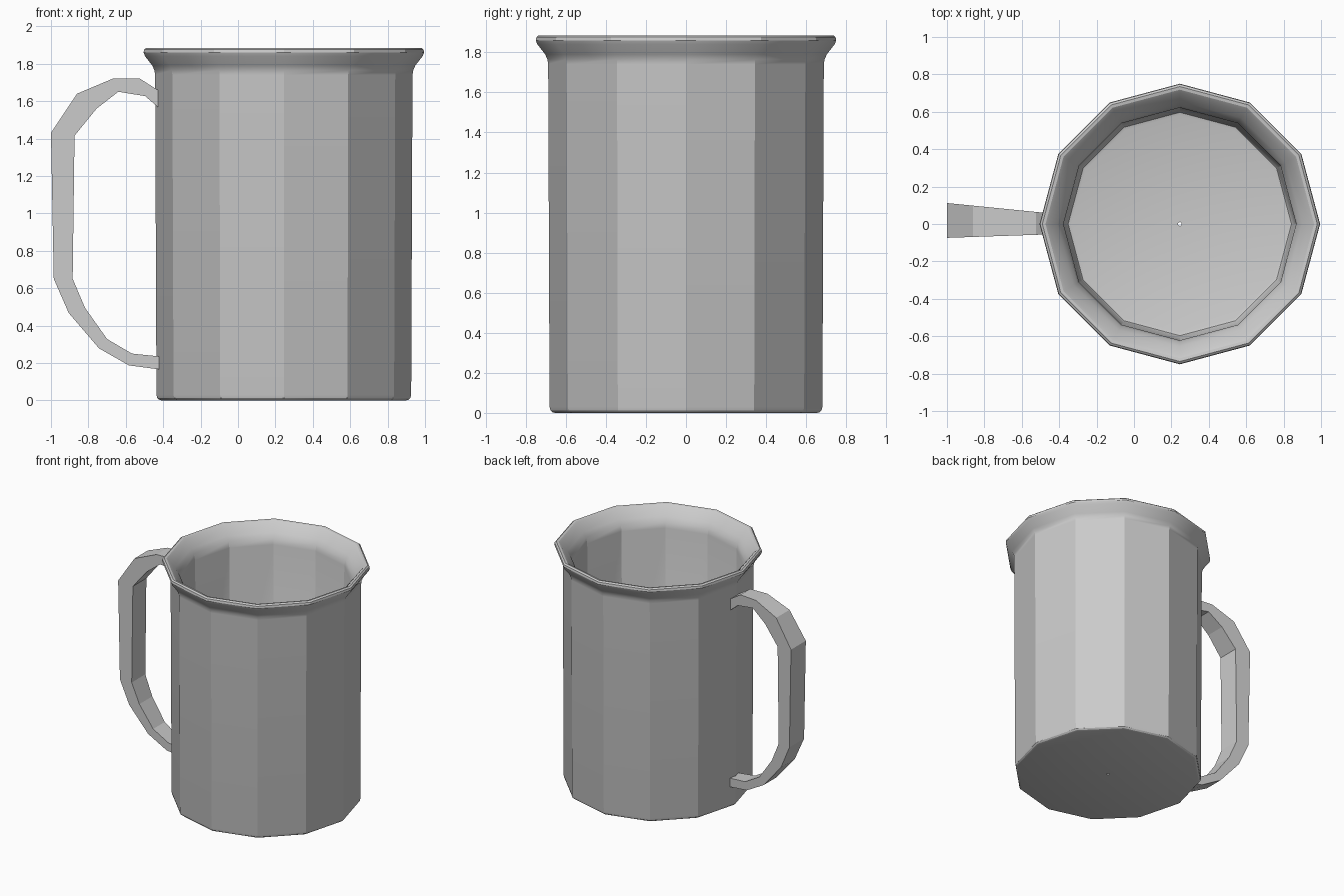
import bpy, bmesh, math

if "Cube" in bpy.data.objects:
    bpy.data.objects.remove(bpy.data.objects["Cube"])

SIDES = 12
CX = 0.245  # body axis


def finish(bm, name, smooth_angle=None):
    bmesh.ops.recalc_face_normals(bm, faces=bm.faces)
    me = bpy.data.meshes.new(name)
    bm.to_mesh(me)
    bm.free()
    ob = bpy.data.objects.new(name, me)
    bpy.context.collection.objects.link(ob)
    if smooth_angle:
        bpy.ops.object.select_all(action='DESELECT')
        ob.select_set(True)
        bpy.context.view_layer.objects.active = ob
        bpy.ops.object.shade_smooth_by_angle(angle=math.radians(smooth_angle))
    return ob


def loft(bm, rings, closed):
    n = len(rings)
    for i in range(n if closed else n - 1):
        a, b = rings[i], rings[(i + 1) % n]
        m = len(a)
        for j in range(m):
            k = (j + 1) % m
            bm.faces.new((a[j], a[k], b[k], b[j]))


# Mug body: closed wall profile (radius, height) turned into twelve flat sides
profile = [(0.01, 0), (0.655, 0), (0.668, 0.004), (0.677, 0.013), (0.681, 0.03),
           (0.688, 1.74), (0.692, 1.765), (0.703, 1.79), (0.742, 1.84),
           (0.75, 1.86), (0.747, 1.876), (0.735, 1.885), (0.718, 1.882),
           (0.703, 1.87), (0.655, 1.81), (0.632, 1.775), (0.622, 1.73),
           (0.605, 0.10), (0.597, 0.085), (0.58, 0.08), (0.01, 0.08)]
bm = bmesh.new()
angles = [2 * math.pi * i / SIDES for i in range(SIDES)]
rings = [[bm.verts.new((CX + r * math.cos(a), r * math.sin(a), z)) for a in angles]
         for r, z in profile]
loft(bm, rings, True)
finish(bm, "mug_body", 28)

# Handle: flat strap between outer and inner outlines, widening outwards
outer = [(-0.40, 1.64), (-0.43, 1.66), (-0.524, 1.72), (-0.67, 1.72), (-0.86, 1.64),
         (-1.0, 1.43), (-0.985, 0.65), (-0.905, 0.467), (-0.743, 0.278),
         (-0.583, 0.187), (-0.40, 0.163)]
inner = [(-0.40, 1.55), (-0.43, 1.57), (-0.497, 1.627), (-0.64, 1.65), (-0.756, 1.56),
         (-0.874, 1.415), (-0.884, 0.65), (-0.818, 0.495), (-0.70, 0.328),
         (-0.567, 0.25), (-0.40, 0.233)]


def edge_pair(bm, x, z):
    t = (-0.5 - x) / 0.5
    return [bm.verts.new((x, y, z)) for y in (0.062 + 0.05 * t, -0.057 - 0.017 * t)]


bm = bmesh.new()
sections = []
for o, i in zip(outer, inner):
    a, b = edge_pair(bm, *o)
    c, d = edge_pair(bm, *i)
    sections.append([a, b, d, c])
loft(bm, sections, False)
bm.faces.new(sections[0])
bm.faces.new(sections[-1])
finish(bm, "handle")
